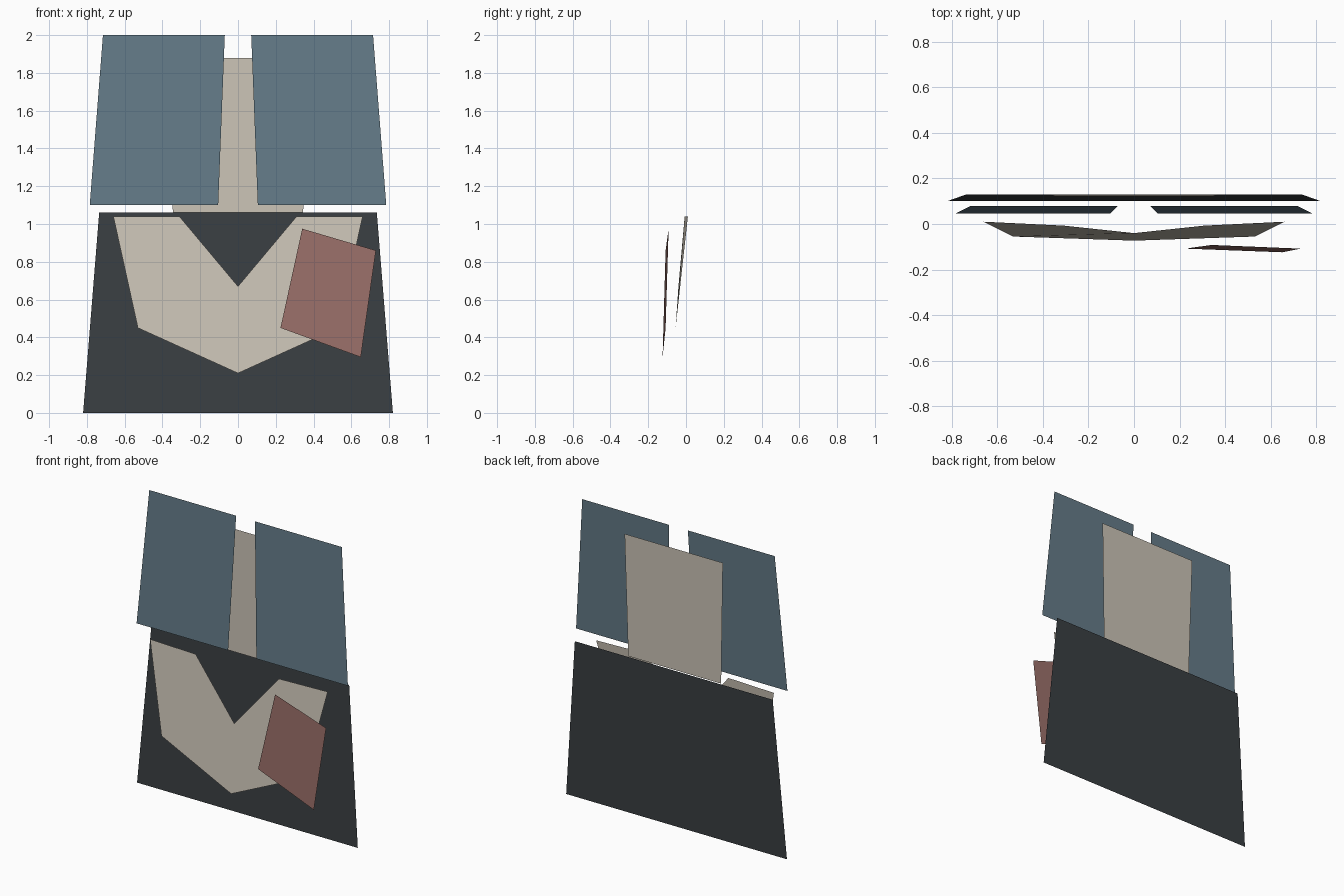
import bpy

if "Cube" in bpy.data.objects:
    bpy.data.objects.remove(bpy.data.objects["Cube"])


def material(name, rgb):
    mat = bpy.data.materials.new(name)
    mat.diffuse_color = (*rgb, 1)
    mat.use_nodes = True
    mat.node_tree.nodes["Principled BSDF"].inputs["Base Color"].default_value = mat.diffuse_color
    return mat


def sheet(name, points, mat):
    """One flat single-face sheet from its outline, facing the front."""
    mesh = bpy.data.meshes.new(name)
    mesh.from_pydata(points, [], [tuple(range(len(points)))])
    mesh.materials.append(mat)
    obj = bpy.data.objects.new(name, mesh)
    bpy.context.collection.objects.link(obj)
    return obj


def trapezoid(name, bottom, top, mat):
    """Symmetric leaning panel; bottom and top are (half width, y, z)."""
    (wb, yb, zb), (wt, yt, zt) = bottom, top
    return sheet(name, [(-wb, yb, zb), (wb, yb, zb), (wt, yt, zt), (-wt, yt, zt)], mat)


slate = material("slate_blue", (0.13, 0.20, 0.25))
charcoal = material("charcoal", (0.042, 0.05, 0.055))
cream = material("cream", (0.60, 0.55, 0.47))
rust = material("dusty_red", (0.32, 0.16, 0.14))

# Dark lower backing and pale upper back panel
trapezoid("lower_panel", (0.82, 0.10, 0), (0.735, 0.13, 1.06), charcoal)
trapezoid("upper_back_panel", (0.345, 0.12, 1.06), (0.365, 0.13, 1.88), cream)

# Pair of blue upper panels
for side, label in ((-1, "left"), (1, "right")):
    outline = [(0.105, 0.045, 1.10), (0.785, 0.045, 1.10),
               (0.715, 0.08, 2.0), (0.07, 0.08, 2.0)]
    pts = [(side * x, y, z) for x, y, z in outline]
    sheet(f"upper_panel_{label}", pts[::side], slate)

# Pale notched bib, mirrored from its right half outline
half = [(0.53, -0.055, 0.45), (0.66, 0.01, 1.04), (0.31, -0.007, 1.04)]
bib = [(0, -0.073, 0.21), *half, (0, -0.04, 0.67),
       *[(-x, y, z) for x, y, z in reversed(half)]]
sheet("notched_bib", bib, cream)

# Tilted red patch
sheet("tilted_patch", [(0.225, -0.108, 0.45), (0.65, -0.124, 0.295),
                       (0.73, -0.108, 0.86), (0.34, -0.092, 0.975)], rust)
